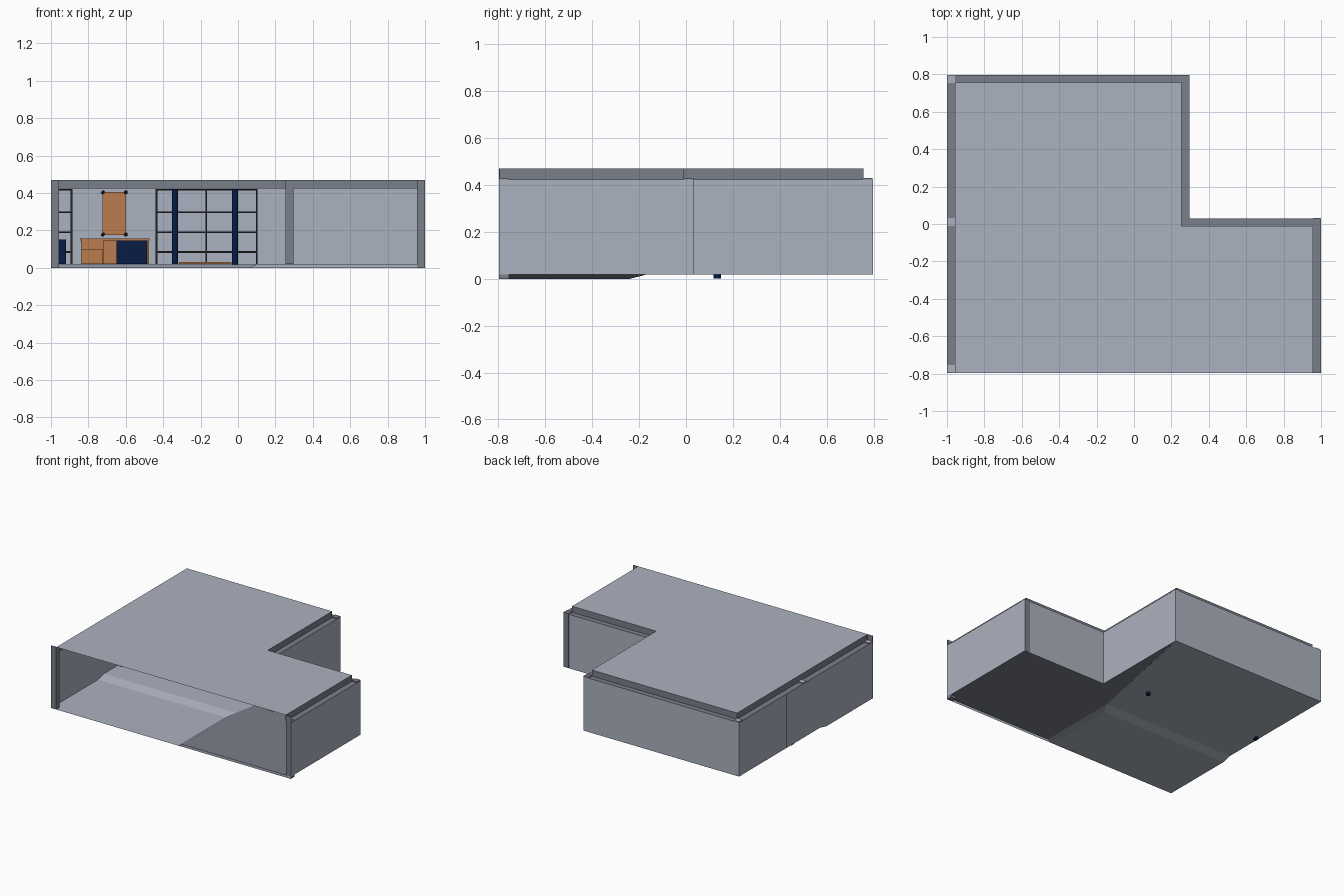
import bpy
import bmesh
from mathutils import Vector

if "Cube" in bpy.data.objects:
    bpy.data.objects.remove(bpy.data.objects["Cube"])


def material(name, r, g, b):
    m = bpy.data.materials.new(name)
    m.use_nodes = True
    m.diffuse_color = (r, g, b, 1)
    node = m.node_tree.nodes["Principled BSDF"]
    node.inputs["Base Color"].default_value = (r, g, b, 1)
    node.inputs["Roughness"].default_value = 0.8
    return m


PALE = material("pale blue grey", 0.41, 0.445, 0.525)
DARK = material("dark blue grey", 0.195, 0.21, 0.25)
BLACK = material("charcoal frame", 0.02, 0.02, 0.023)
NAVY = material("navy", 0.002, 0.012, 0.06)
WOOD = material("orange wood", 0.49, 0.2, 0.078)


def finish(name, bm, *mats):
    mesh = bpy.data.meshes.new(name)
    bm.to_mesh(mesh)
    bm.free()
    for m in mats:
        mesh.materials.append(m)
    ob = bpy.data.objects.new(name, mesh)
    bpy.context.collection.objects.link(ob)
    return ob


def face(bm, pts, index=0):
    f = bm.faces.new([bm.verts.new(p) for p in pts])
    f.material_index = index


def strip(name, path_a, za, path_b, zb, mat):
    """Sheet joining two plan paths at two heights."""
    bm = bmesh.new()
    for i in range(len(path_a) - 1):
        face(bm, [(*path_a[i], za), (*path_a[i + 1], za),
                  (*path_b[i + 1], zb), (*path_b[i], zb)])
    return finish(name, bm, mat)


def add_box(bm, lo, hi):
    lo, hi = Vector(lo), Vector(hi)
    verts = bmesh.ops.create_cube(bm, size=1)["verts"]
    bmesh.ops.scale(bm, vec=hi - lo, verts=verts)
    bmesh.ops.translate(bm, vec=(lo + hi) / 2, verts=verts)


def boxes(name, mat, *spans):
    bm = bmesh.new()
    for lo, hi in spans:
        add_box(bm, lo, hi)
    return finish(name, bm, mat)


# Plan of the room, open at the front
E = 0.797
STEP = 0.018
BASE = STEP + 0.003
EAVE, TOP = 0.424, 0.47
outer = [(-1, -E), (-1, E), (0.297, E), (0.297, 0.03), (1, 0.03), (1, -E)]
inner = [(-0.956, -E), (-0.956, 0.757), (0.255, 0.757), (0.255, -0.01),
         (0.956, -0.01), (0.956, -E)]

strip("outer_walls", outer, STEP, outer, EAVE, PALE)
strip("eave_ledge", outer, EAVE, inner, EAVE, DARK)
strip("roof_fascia", inner, EAVE, inner, TOP, DARK)

bm = bmesh.new()
face(bm, [(x, y, TOP) for x, y in reversed(inner)])
finish("roof", bm, PALE)

# Pale floor: sunken front, short ramp, raised back
rows = [(-E, 0, 0.06), (-0.24, 0, 0.06), (-0.17, STEP, 0.1), (E, STEP, 0.296)]
bm = bmesh.new()
for (y0, z0, x0), (y1, z1, x1) in zip(rows, rows[1:]):
    face(bm, [(-1, y0, z0), (x0, y0, z0), (x1, y1, z1), (-1, y1, z1)])
face(bm, [(-1, -E, STEP)] + [(-1, y, z) for y, z, _ in rows[2::-1]])
finish("pale_floor", bm, PALE)

# Dark floor: level, with a sloping edge down to the sunken part
bm = bmesh.new()
face(bm, [(0.1, -E, STEP), (1, -E, STEP), (1, 0.03, STEP), (0.297, 0.03, STEP),
          (0.297, E, STEP), (0.1, -0.17, STEP)])
face(bm, [(0.06, -E, 0), (0.1, -E, STEP), (0.1, -0.17, STEP), (0.06, -0.24, 0)])
finish("dark_floor", bm, DARK)

# Front sill under the level floor
bm = bmesh.new()
face(bm, [(0.06, -E, 0), (1, -E, 0), (1, -E, STEP), (0.1, -E, STEP)])
finish("front_sill", bm, PALE)

# Corner posts; those on the right have pale caps
W = 0.042
CAP = 0.43
for name, x, y, base in (("left_middle_post", 0.956, -0.011, BASE),
                         ("notch_post", 0.255, -0.011, BASE),
                         ("back_left_post", 0.254, 0.754, BASE),
                         ("right_middle_post", -0.998, -0.011, BASE),
                         ("back_right_post", -0.998, 0.754, BASE),
                         ("front_right_post", -0.999, -E, 0),
                         ("front_left_post", 0.957, -E, 0)):
    ob = boxes(name, DARK, ((x, y, base), (x + W, y + W, CAP)))
    ob.data.materials.append(PALE)
    for p in ob.data.polygons:
        p.material_index = int(p.normal.z > 0.5 and x < 0)

# Thin plates that carry the front posts up to the roof
for name, x in (("front_right_plate", -0.999), ("front_left_plate", 0.957)):
    boxes(name, DARK, ((x, -E, CAP), (x + W, -E + 0.004, TOP)))

# Open shelving units with thin boards and slim uprights
T = 0.005
shelf_heights = (0.085, 0.19, 0.297, 0.417)
back = [((x - T, 0.69, BASE), (x + T, 0.795, 0.422)) for x in (-0.435, -0.17, 0.1)]
back += [((-0.435, 0.69, z - T), (0.1, 0.795, z + T)) for z in shelf_heights]
boxes("back_shelving", BLACK, *back)
side = [((x - T, y - T, BASE), (x + T, y + T, 0.422))
        for y in (0.235, 0.51, 0.785) for x in (-0.99, -0.89)]
side += [((-0.995, 0.235, z - T), (-0.89, 0.785, z + T)) for z in shelf_heights]
boxes("side_shelving", BLACK, *side)
boxes("side_wall_joint", BLACK, ((-1.001, 0.232, STEP), (-0.998, 0.238, EAVE)))

# Wall panel with four clips
boxes("wall_panel", WOOD, ((-0.725, 0.775, 0.175), (-0.6, 0.787, 0.405)))
bm = bmesh.new()
for x in (-0.722, -0.6):
    for z in (0.178, 0.403):
        made = bmesh.ops.create_icosphere(bm, subdivisions=1, radius=0.011)
        bmesh.ops.translate(bm, vec=(x, 0.775, z), verts=made["verts"])
finish("panel_clips", bm, BLACK)

# Desk with a low cabinet and a navy front
boxes("desk", WOOD,
      ((-0.845, 0.2, 0.146), (-0.473, 0.4, 0.156)),
      ((-0.84, 0.2, BASE), (-0.72, 0.4, 0.146)),
      ((-0.484, 0.2, BASE), (-0.475, 0.4, 0.146)),
      ((-0.72, 0.385, BASE), (-0.484, 0.4, 0.146)))
boxes("desk_cabinet", WOOD, ((-0.84, 0.14, BASE), (-0.725, 0.2, 0.098)))
boxes("desk_front", NAVY, ((-0.65, 0.19, BASE), (-0.487, 0.2, 0.147)))

# Two round poles with a low platform between them
for name, x, base in (("right_pole", -0.336, BASE), ("left_pole", -0.016, 0.001)):
    bm = bmesh.new()
    made = bmesh.ops.create_cone(bm, cap_ends=True, segments=12, radius1=0.016,
                                 radius2=0.016, depth=0.422 - base)
    bmesh.ops.translate(bm, vec=(x, 0.133, (0.422 + base) / 2), verts=made["verts"])
    finish(name, bm, NAVY)
boxes("platform", WOOD, ((-0.315, 0.11, BASE), (-0.035, 0.3, 0.03)))

# Small stool by the right wall
boxes("stool", NAVY, ((-0.99, 0.12, BASE), (-0.92, 0.2, 0.15)),
      ((-0.985, 0.12, 0.002), (-0.965, 0.15, BASE)))
